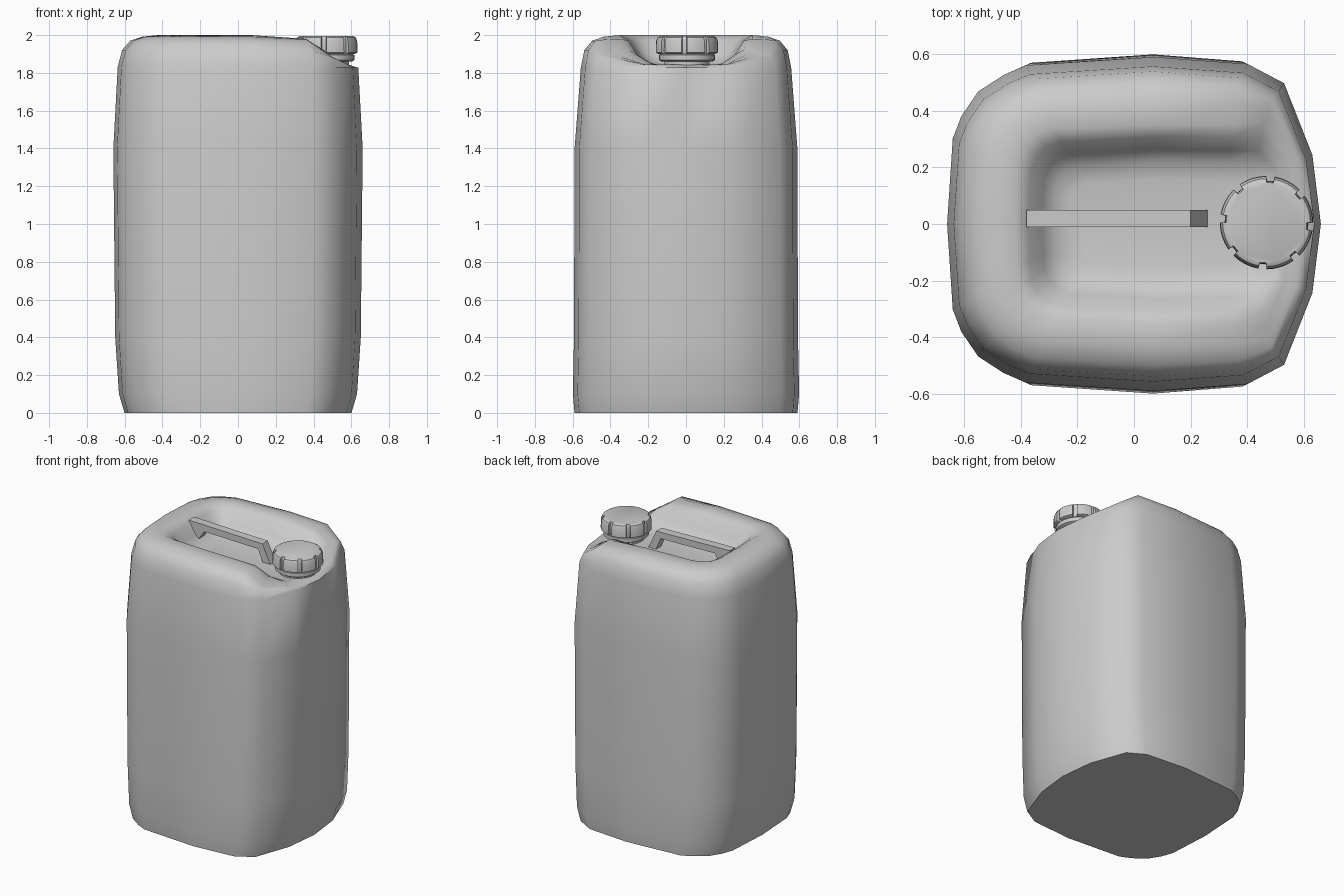
import bpy, bmesh, math

if "Cube" in bpy.data.objects:
    bpy.data.objects.remove(bpy.data.objects["Cube"])


def finish(name, bm, angle):
    bmesh.ops.recalc_face_normals(bm, faces=bm.faces)
    me = bpy.data.meshes.new(name)
    bm.to_mesh(me)
    bm.free()
    ob = bpy.data.objects.new(name, me)
    bpy.context.collection.objects.link(ob)
    bpy.ops.object.select_all(action='DESELECT')
    ob.select_set(True)
    bpy.context.view_layer.objects.active = ob
    if angle:
        bpy.ops.object.shade_smooth_by_angle(angle=math.radians(angle))
    return ob


def loft(name, rings, angle):
    """Skin a stack of closed rings and cap both ends."""
    bm = bmesh.new()
    vs = [[bm.verts.new(p) for p in r] for r in rings]
    n = len(vs[0])
    for a, b in zip(vs, vs[1:]):
        for i in range(n):
            j = (i + 1) % n
            bm.faces.new((a[i], a[j], b[j], b[i]))
    bm.faces.new(vs[0][::-1])
    bm.faces.new(vs[-1])
    return finish(name, bm, angle)


def interp(table, x):
    if x <= table[0][0]:
        return table[0][1]
    for (x0, z0), (x1, z1) in zip(table, table[1:]):
        if x <= x1:
            return z0 + (z1 - z0) * (x - x0) / (x1 - x0)
    return table[-1][1]


# Half outlines from +x round to -x: outer wall, recess crest, recess floor
OUT = [(.66, 0), (.63, .25), (.53, .51), (.40, .58), (.07, .605), (-.38, .575),
       (-.46, .54), (-.55, .48), (-.61, .39), (-.64, .31), (-.66, 0)]
CREST = [(.55, 0), (.53, .21), (.46, .36), (.36, .35), (.07, .35), (-.29, .335),
         (-.35, .315), (-.39, .275), (-.41, .22), (-.415, .15), (-.42, 0)]
FLOOR = [(.51, 0), (.49, .17), (.43, .215), (.33, .22), (.07, .225), (-.20, .205),
         (-.235, .195), (-.26, .17), (-.275, .14), (-.28, .10), (-.285, 0)]
# Height limit of the top as it drops towards the spout
LIMIT = [(.25, 2.0), (.36, 1.98), (.42, 1.95), (.50, 1.88), (.58, 1.845), (.66, 1.82)]


def ring(half, z, top=False):
    pts = []
    for i, (x, y) in enumerate(half):
        h = z
        if top:
            h = min(z, interp(LIMIT, x))
            if i < 2:
                h = min(h, 1.845)
        pts.append((x, y, h))
    return pts + [(x, -y, h) for x, y, h in pts[-2:0:-1]]


def scale(half, sx, sy):
    return [(x * sx, y * sy) for x, y in half]


def mix(a, b, t):
    return [(p[0] + (q[0] - p[0]) * t, p[1] + (q[1] - p[1]) * t) for p, q in zip(a, b)]


# Body: walls, rounded shoulder, crest, then down into the handle recess
rings = [ring(scale(OUT, sx, sy), z) for sx, sy, z in
         [(.91, .975, 0), (.955, .99, .1), (.985, .98, .4), (1, .975, 1.4)]]
rings.append(ring(scale(OUT, .965, .92), 1.83, True))
shoulder = scale(OUT, .93, .89)
rings.append(ring(shoulder, 1.92, True))
for t, z in [(.22, 1.97), (.55, 1.992), (1, 2.0)]:
    rings.append(ring(mix(shoulder, CREST, t), z, True))
for t, z in [(.35, 1.97), (.7, 1.895), (1, 1.855)]:
    rings.append(ring(mix(CREST, FLOOR, t), z, True))
rings.append(ring(mix(FLOOR, scale(FLOOR, .8, .7), 1), 1.84, True))
loft("container_body", rings, 60)

# Carry handle: side profile extruded across y
HANDLE = [(-.38, 1.985), (.20, 1.97), (.265, 1.83), (.205, 1.83), (.165, 1.925),
          (-.26, 1.935), (-.31, 1.86), (-.38, 1.90)]
loft("carry_handle", [[(x, y, z) for x, z in HANDLE] for y in (-.01, .05)], 0)

# Screw cap and spout around one shared axis
CX, CY = .468, .005


def lathe(name, profile, n=32):
    loft(name, [[(CX + r * math.cos(2 * math.pi * i / n),
                  CY + r * math.sin(2 * math.pi * i / n), z) for i in range(n)]
                for r, z in profile], 35)


lathe("spout_neck", [(.12, 1.80), (.12, 1.91)])
lathe("sealing_ring", [(.135, 1.86), (.148, 1.868), (.148, 1.895), (.14, 1.90)])

# Cap with eight narrow grip grooves
angles = []
for k in range(8):
    base = 45 * k - 5
    angles += [(base - 5, 1), (base - 4.5, 0), (base + 4.5, 0), (base + 5, 1),
               (base + 14, 1), (base + 22.5, 1), (base + 31, 1)]
cap = []
for r_out, r_in, z in [(.15, .145, 1.90), (.165, .148, 1.908), (.163, .147, 1.97),
                       (.155, .145, 1.988), (.142, .142, 1.995)]:
    cap.append([(CX + (r_out if f else r_in) * math.cos(math.radians(a)),
                 CY + (r_out if f else r_in) * math.sin(math.radians(a)), z)
                for a, f in angles])
loft("screw_cap", cap, 30)
